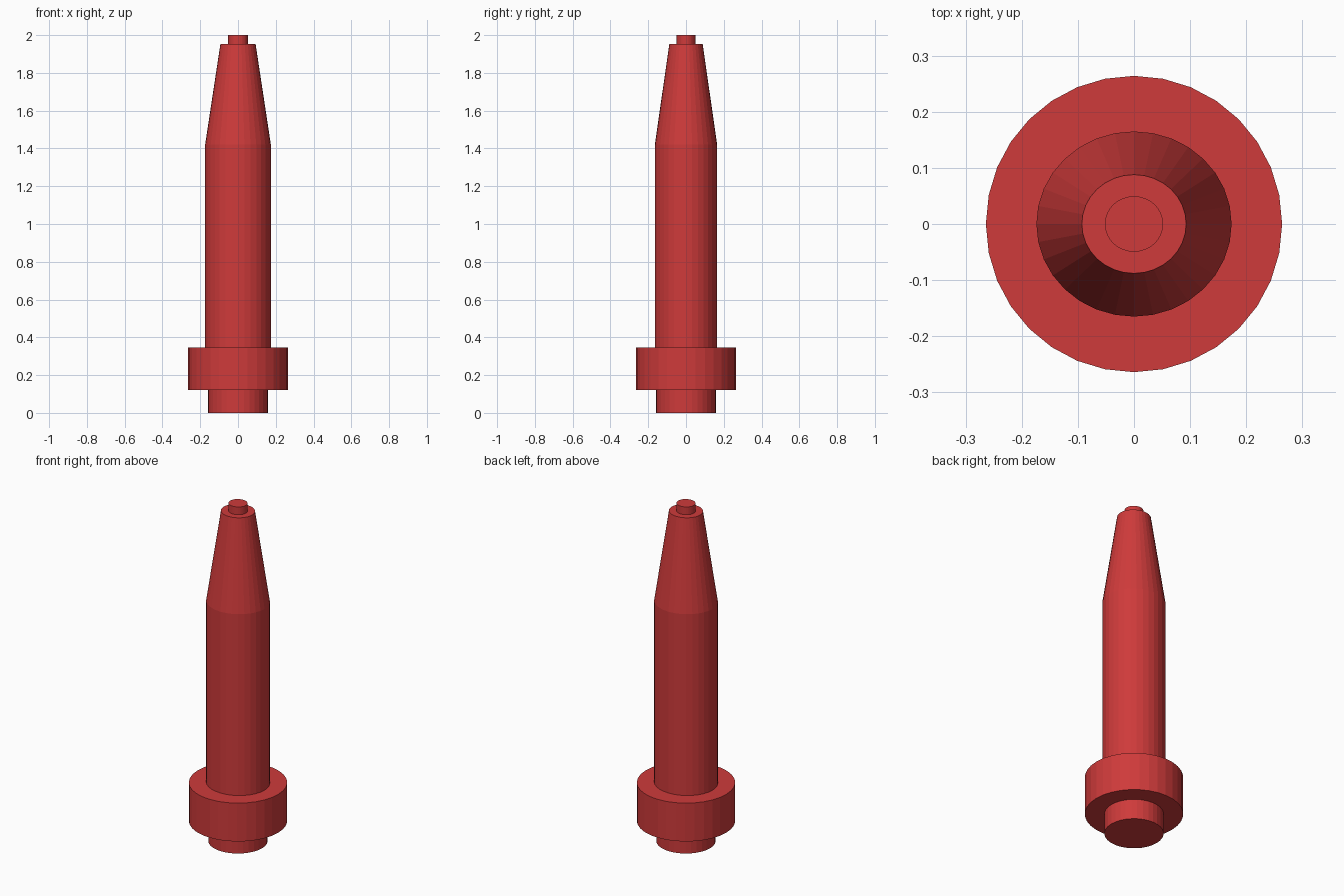
import bpy
import bmesh
from math import cos, sin, tau

if "Cube" in bpy.data.objects:
    bpy.data.objects.remove(bpy.data.objects["Cube"])

SIDES = 32

red = bpy.data.materials.new("red")
red.diffuse_color = (0.62, 0.043, 0.043, 1)
red.use_nodes = True
red.node_tree.nodes["Principled BSDF"].inputs["Base Color"].default_value = red.diffuse_color


def stacked_rings(name, rings):
    """Closed flat-faced solid through elliptical rings (z, x radius, y radius)."""
    bm = bmesh.new()
    loops = [[bm.verts.new((rx * cos(tau * i / SIDES), ry * sin(tau * i / SIDES), z))
              for i in range(SIDES)] for z, rx, ry in rings]
    for low, high in zip(loops, loops[1:]):
        for i in range(SIDES):
            j = (i + 1) % SIDES
            bm.faces.new((low[i], low[j], high[j], high[i]))
    bm.faces.new(loops[0][::-1])
    bm.faces.new(loops[-1])
    mesh = bpy.data.meshes.new(name)
    bm.to_mesh(mesh)
    bm.free()
    mesh.materials.append(red)
    obj = bpy.data.objects.new(name, mesh)
    bpy.context.collection.objects.link(obj)
    return obj


# Foot and wide collar
stacked_rings("foot", [(0, 0.159, 0.159), (0.12, 0.159, 0.159)])
stacked_rings("collar", [(0.12, 0.264, 0.264), (0.347, 0.264, 0.264)])

# Slightly oval shaft with tapered nose
stacked_rings("tapered_shaft", [(0.347, 0.174, 0.165), (1.42, 0.174, 0.165),
                                (1.954, 0.093, 0.088)])

# Small pin at the tip
stacked_rings("tip_pin", [(1.954, 0.052, 0.0495), (2.0, 0.052, 0.0495)])
